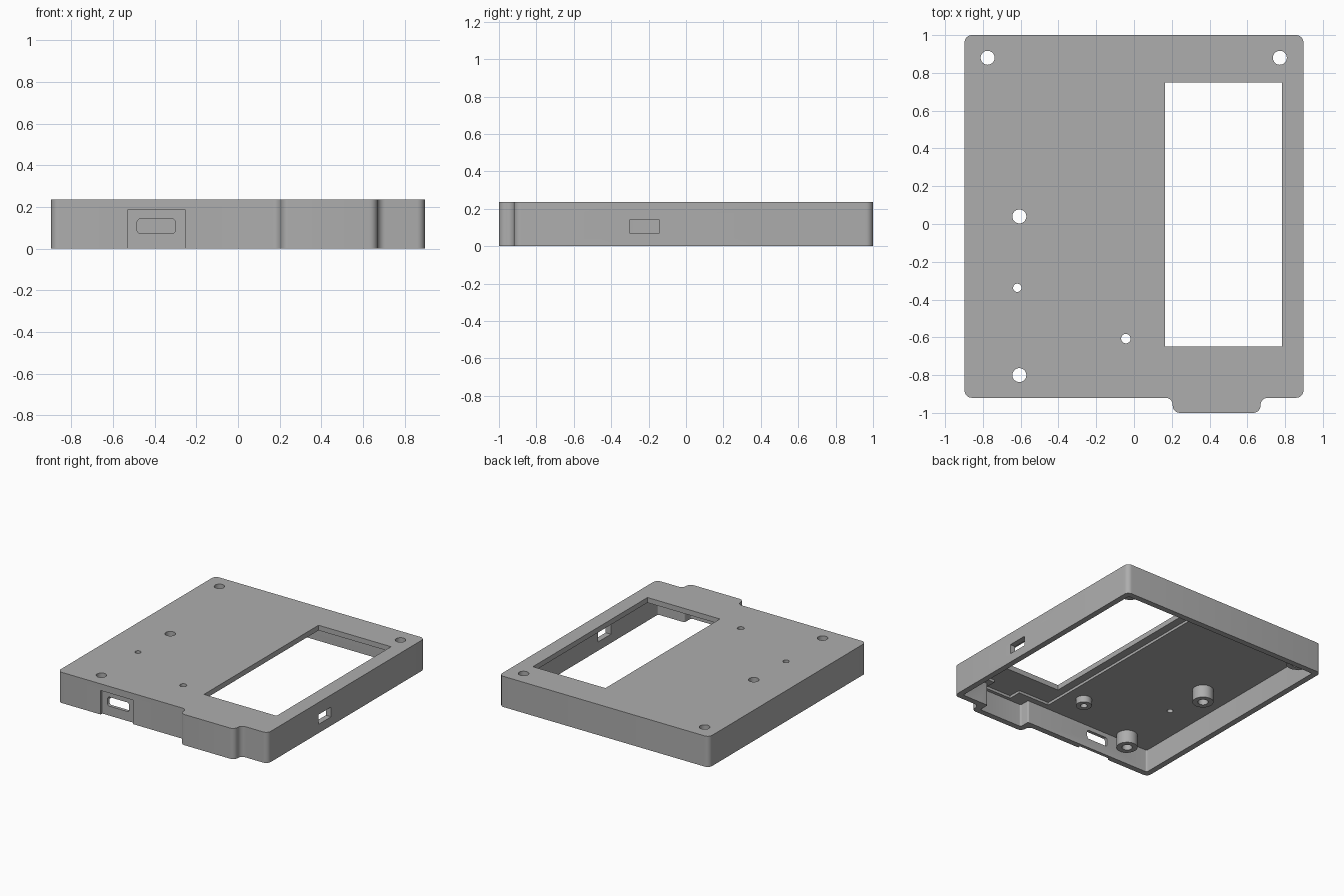
import bpy, bmesh, math
from mathutils import Vector, Matrix

cube = bpy.data.objects.get("Cube")
if cube:
    bpy.data.objects.remove(cube, do_unlink=True)

H, WALL, PLATE, LIP = 0.237, 0.045, 0.06, 0.04

grey = bpy.data.materials.new("matte grey")
grey.use_nodes = True
colour = (0.42, 0.42, 0.42, 1)
grey.diffuse_color = colour
grey.node_tree.nodes["Principled BSDF"].inputs["Base Color"].default_value = colour


def rounded(points, radius, steps=6):
    """Round every corner of an outline with a tangent arc."""
    out = []
    for i, p in enumerate(points):
        p = Vector(p)
        a = (Vector(points[i - 1]) - p).normalized()
        b = (Vector(points[(i + 1) % len(points)]) - p).normalized()
        centre = p + (a + b) * radius
        for k in range(steps + 1):
            t = k / steps * math.pi / 2
            out.append(centre - b * radius * math.cos(t) - a * radius * math.sin(t))
    return out


def rect(x0, x1, y0, y1):
    return [(x0, y0), (x1, y0), (x1, y1), (x0, y1)]


def prism(name, outline, z0, z1, matrix=None):
    bm = bmesh.new()
    face = bm.faces.new([bm.verts.new((p[0], p[1], z0)) for p in outline])
    ext = bmesh.ops.extrude_face_region(bm, geom=[face])
    top = [v for v in ext["geom"] if isinstance(v, bmesh.types.BMVert)]
    bmesh.ops.translate(bm, vec=(0, 0, z1 - z0), verts=top)
    bmesh.ops.recalc_face_normals(bm, faces=bm.faces)
    if matrix:
        bm.transform(matrix)
    mesh = bpy.data.meshes.new(name)
    bm.to_mesh(mesh)
    bm.free()
    mesh.materials.append(grey)
    obj = bpy.data.objects.new(name, mesh)
    bpy.context.collection.objects.link(obj)
    return obj


def circle(x, y, r, n=32):
    return [(x + r * math.cos(math.tau * i / n), y + r * math.sin(math.tau * i / n)) for i in range(n)]


def combine(target, tool, operation="DIFFERENCE"):
    """Apply a boolean and remove the tool."""
    mod = target.modifiers.new("bool", "BOOLEAN")
    mod.operation, mod.solver, mod.object = operation, "EXACT", tool
    bpy.context.view_layer.objects.active = target
    bpy.ops.object.modifier_apply(modifier=mod.name)
    bpy.data.objects.remove(tool, do_unlink=True)


def body_outline(t):
    """Case footprint with the front bump, inset by t."""
    front, back, side = -0.92 + t, 1 - t, 0.897 - t
    return [(-side, front), (0.205 + t, front), (0.205 + t, -1 + t), (0.67 - t, -1 + t),
            (0.67 - t, front), (side, front), (side, back), (-side, back)]


# Hollow case
case = prism("case_shell", rounded(body_outline(0), 0.038), 0, H)
combine(case, prism("cavity", rounded(body_outline(WALL), 0.012), -0.1, H - PLATE))

# Screen pocket, cable notch and window
combine(case, prism("screen_pocket", rect(0.1, 0.845, -0.83, 0.86), 0.1, H - LIP))
combine(case, prism("cable_notch", rect(0.37, 0.6, -0.93, -0.8), 0.1, H - LIP))
combine(case, prism("window", rect(0.163, 0.783, -0.648, 0.75), 0.1, H + 0.1))

# Screw posts hanging from the top plate: x, y, post radius, hole radius, post bottom
posts = [(-0.775, 0.88, 0.075, 0.037, 0.078), (0.772, 0.88, 0.075, 0.037, 0.078),
         (-0.607, 0.04, 0.075, 0.037, 0.078), (-0.607, -0.8, 0.075, 0.037, 0.078),
         (-0.043, -0.607, 0.057, 0.025, 0.125)]
for x, y, r, hole, z in posts:
    combine(case, prism("post", circle(x, y, r), z, H - 0.02), "UNION")
for x, y, r, hole, z in posts + [(-0.618, -0.338, 0, 0.022, 0)]:
    combine(case, prism("screw_hole", circle(x, y, hole), -0.1, H + 0.1))

# Front port: shallow recess and a rounded slot (outline is x-z, extruded along y)
stand = Matrix.Rotation(math.pi / 2, 4, "X")
combine(case, prism("port_recess", rect(-0.53, -0.253, -0.1, 0.185), 0.9, 1.1, stand))
combine(case, prism("port_slot", rounded(rect(-0.485, -0.3, 0.073, 0.143), 0.018), 0.8, 1.1, stand))

# Side slot
combine(case, prism("side_slot", rect(0.8, 1, -0.3, -0.145), 0.068, 0.143))

bpy.ops.object.select_all(action="DESELECT")
case.select_set(True)
bpy.context.view_layer.objects.active = case
bpy.ops.object.shade_smooth_by_angle(angle=math.radians(30))
